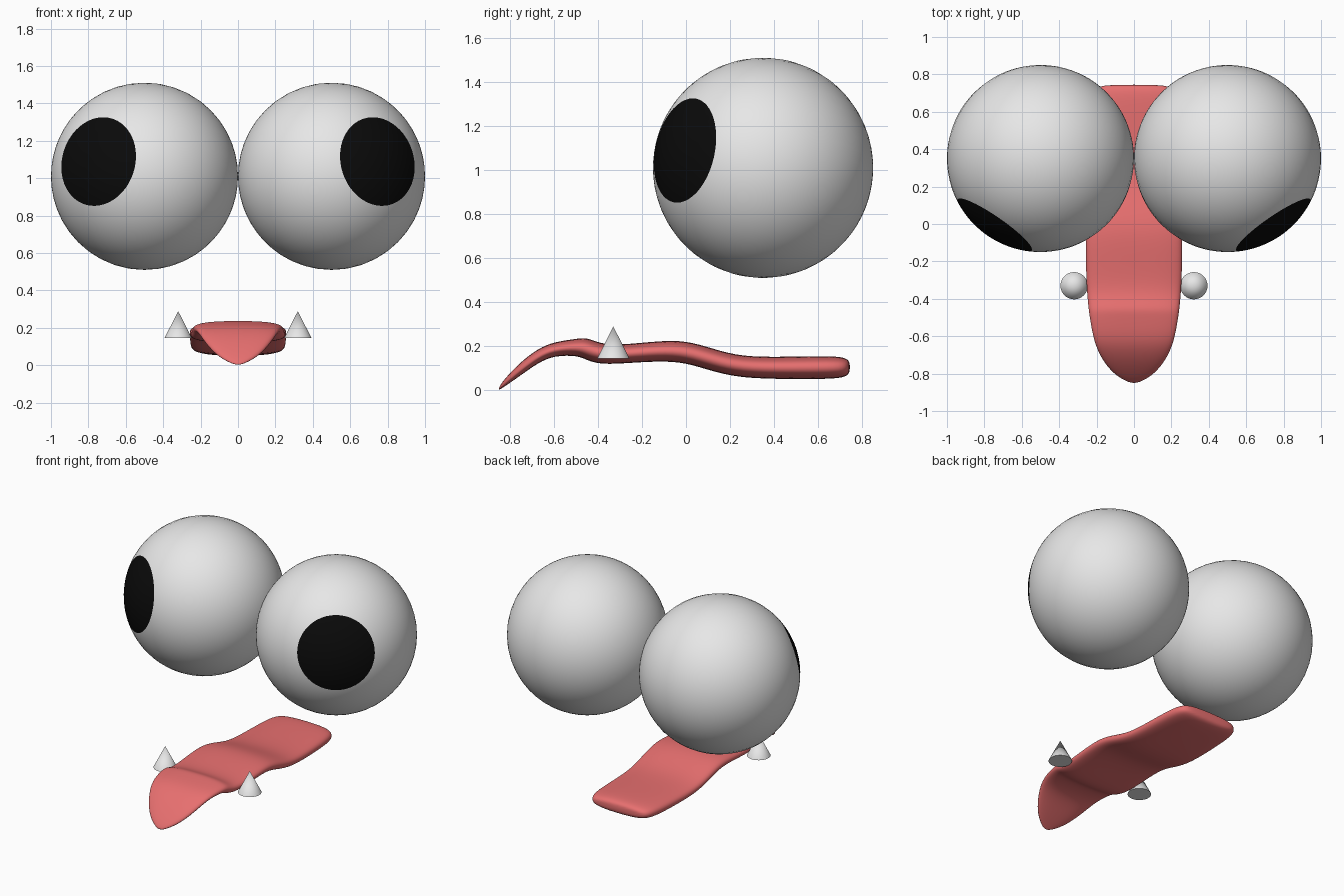
import bpy, bmesh, math
from mathutils import Vector

cube = bpy.data.objects.get("Cube")
if cube:
    bpy.data.objects.remove(cube, do_unlink=True)


def material(name, color, roughness=0.5):
    m = bpy.data.materials.new(name)
    m.use_nodes = True
    m.diffuse_color = (*color, 1)
    bsdf = m.node_tree.nodes["Principled BSDF"]
    bsdf.inputs["Base Color"].default_value = (*color, 1)
    bsdf.inputs["Roughness"].default_value = roughness
    return m


WHITE = material("white", (0.8, 0.8, 0.8))
BLACK = material("black", (0.003, 0.003, 0.003))
RED = material("tongue red", (0.8, 0.16, 0.16))


def finish(bm, name, mats):
    bmesh.ops.recalc_face_normals(bm, faces=bm.faces)
    mesh = bpy.data.meshes.new(name)
    bm.to_mesh(mesh)
    bm.free()
    for m in mats:
        mesh.materials.append(m)
    ob = bpy.data.objects.new(name, mesh)
    bpy.context.collection.objects.link(ob)
    return ob


def shade(ob, degrees):
    bpy.ops.object.select_all(action="DESELECT")
    ob.select_set(True)
    bpy.context.view_layer.objects.active = ob
    bpy.ops.object.shade_smooth_by_angle(angle=math.radians(degrees))


# Eyeballs: the sphere pole points along the gaze, so the pupil is a cap of rings
def eye(name, side):
    gaze = Vector((0.56 * side, -0.81, 0.18)).normalized()
    turn = gaze.to_track_quat("Z", "Y")
    bm = bmesh.new()
    bmesh.ops.create_uvsphere(bm, u_segments=48, v_segments=50, radius=0.5)
    pupil_height = 0.5 * math.cos(math.radians(28.8))
    for f in bm.faces:
        f.material_index = int(f.calc_center_median().z > pupil_height)
    bmesh.ops.rotate(bm, verts=bm.verts, matrix=turn.to_matrix())
    ob = finish(bm, name, [WHITE, BLACK])
    ob.location = (0.5 * side, 0.35, 1.01)
    shade(ob, 40)


# Fangs: small upright cones beside the tongue
def fang(name, side):
    bm = bmesh.new()
    bmesh.ops.create_cone(bm, cap_ends=True, segments=32, radius1=0.073,
                          radius2=0, depth=0.145)
    ob = finish(bm, name, [WHITE])
    ob.location = (0.32 * side, -0.33, 0.217)
    shade(ob, 40)


for label, side in (("left", 1), ("right", -1)):
    eye(label + "_eye", side)
    fang(label + "_fang", side)

# Tongue: y, bottom, top, half width of each cross-section from back to tip
SECTIONS = [
    (0.745, 0.085, 0.125, 0.15), (0.73, 0.06, 0.148, 0.21),
    (0.66, 0.05, 0.157, 0.24), (0.45, 0.05, 0.152, 0.25),
    (0.25, 0.055, 0.152, 0.255), (0.12, 0.085, 0.19, 0.26),
    (0, 0.125, 0.226, 0.26), (-0.12, 0.133, 0.225, 0.262),
    (-0.3, 0.12, 0.205, 0.258), (-0.39, 0.118, 0.212, 0.252),
    (-0.45, 0.135, 0.24, 0.246), (-0.49, 0.158, 0.235, 0.241),
    (-0.6, 0.157, 0.22, 0.222), (-0.67, 0.125, 0.19, 0.2),
    (-0.74, 0.075, 0.138, 0.162), (-0.8, 0.033, 0.078, 0.11),
    (-0.835, 0.01, 0.037, 0.055), (-0.85, 0, 0.012, 0.015),
]
SIDES = 20


def power(v, e):
    return math.copysign(abs(v) ** e, v)


bm = bmesh.new()
rings = []
for y, low, high, half in SECTIONS:
    ring = []
    for i in range(SIDES):
        a = math.tau * i / SIDES
        x = half * power(math.cos(a), 0.8)
        z = (low + high) / 2 + (high - low) / 2 * power(math.sin(a), 0.7)
        ring.append(bm.verts.new((x, y, z)))
    rings.append(ring)
for a, b in zip(rings, rings[1:]):
    for i in range(SIDES):
        j = (i + 1) % SIDES
        bm.faces.new((a[i], a[j], b[j], b[i]))
bm.faces.new(rings[0])
bm.faces.new(rings[-1])
tongue = finish(bm, "tongue", [RED])
shade(tongue, 180)
smooth = tongue.modifiers.new("smooth", "SUBSURF")
smooth.levels = smooth.render_levels = 2
